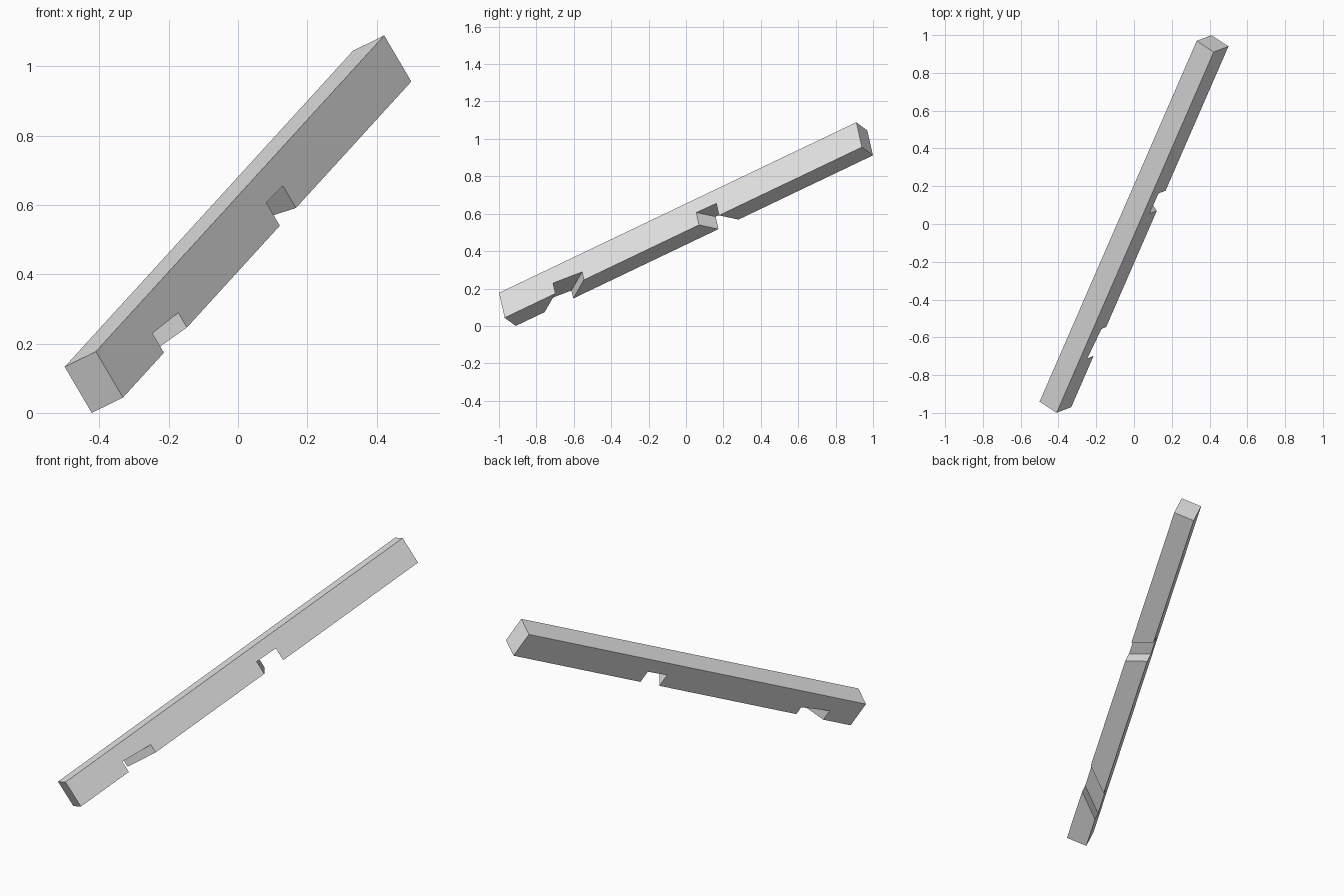
import bpy
import bmesh
from mathutils import Vector

cube = bpy.data.objects.get("Cube")
if cube:
    bpy.data.objects.remove(cube, do_unlink=True)

# Full edge vectors of the tilted beam: length, width, height
LENGTH = Vector((0.832, 1.910, 0.912))
WIDTH = Vector((-0.090, 0.059, -0.044))
HEIGHT = Vector((-0.078, -0.030, 0.133))
CENTRE = Vector((0, 0, 0.5445))
corner = CENTRE - (LENGTH + WIDTH + HEIGHT) / 2

# Underside notches: start, end, depth at start, depth at end, skew across the width
NOTCHES = [(0.142, 0.222, 0.42, 0.32, -0.061),
           (0.544, 0.600, 0.50, 0.48, 0.0235)]

# Side profile as (along, up, skew), in fractions of the beam's edges
profile = [(0, 0, 0)]
for start, end, d0, d1, skew in NOTCHES:
    profile += [(start, 0, skew), (start, d0, skew), (end, d1, skew), (end, 0, skew)]
profile += [(1, 0, 0), (1, 1, 0), (0, 1, 0)]

# Two sides joined by a strip, so the notches run diagonally across the beam
bm = bmesh.new()
near = [bm.verts.new(corner + t * LENGTH + h * HEIGHT) for t, h, k in profile]
far = [bm.verts.new(corner + (t + k) * LENGTH + h * HEIGHT + WIDTH) for t, h, k in profile]
bm.faces.new(near)
bm.faces.new(far[::-1])
n = len(profile)
for i in range(n):
    j = (i + 1) % n
    bm.faces.new((near[j], near[i], far[i], far[j]))
bmesh.ops.recalc_face_normals(bm, faces=bm.faces)

mesh = bpy.data.meshes.new("notched_beam")
bm.to_mesh(mesh)
bm.free()
beam = bpy.data.objects.new("notched_beam", mesh)
bpy.context.collection.objects.link(beam)

# Plain light grey
grey = bpy.data.materials.new("light_grey")
grey.use_nodes = True
colour = (0.8, 0.8, 0.8, 1)
grey.diffuse_color = colour
grey.node_tree.nodes["Principled BSDF"].inputs["Base Color"].default_value = colour
mesh.materials.append(grey)
